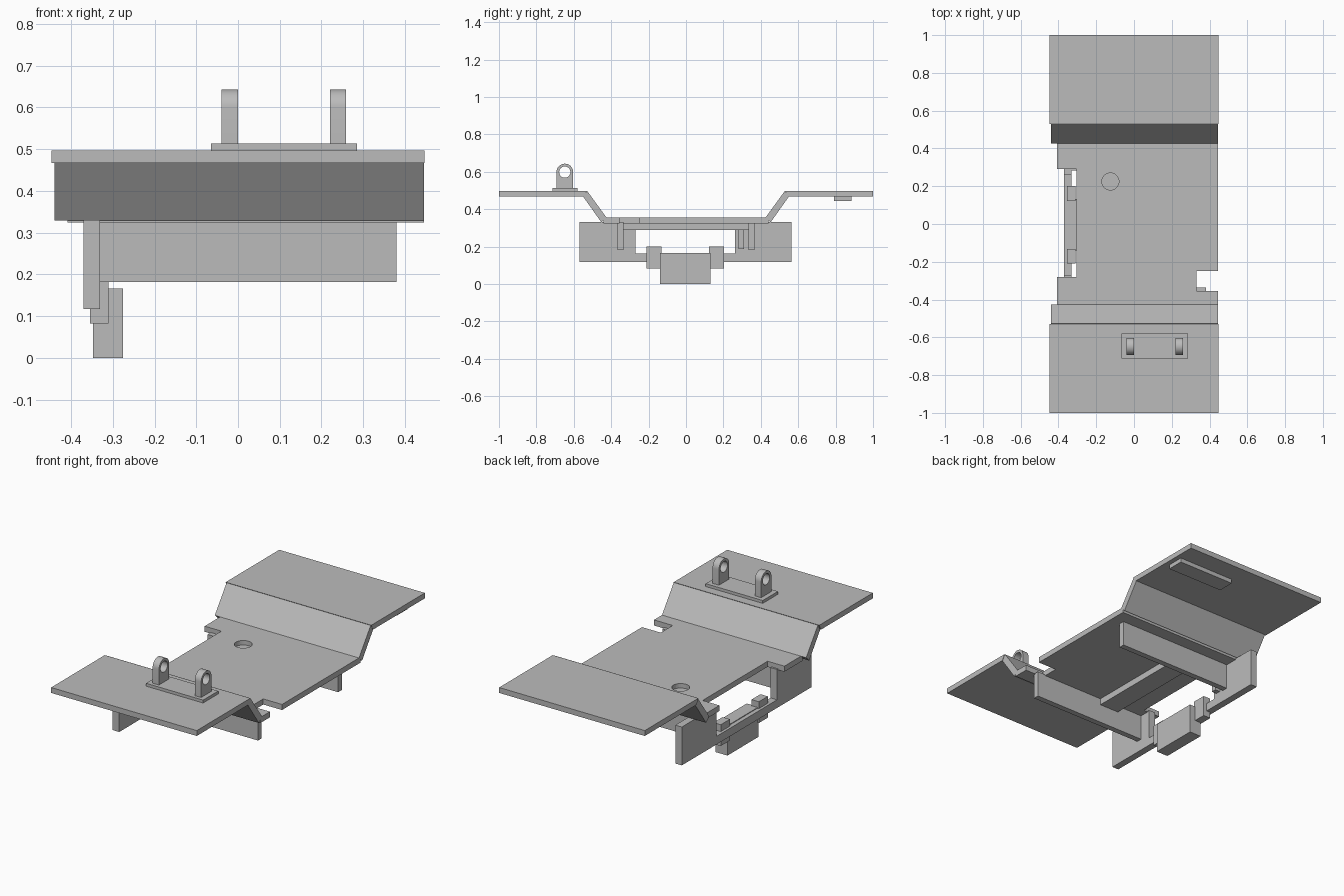
import bpy, bmesh, math

cube = bpy.data.objects.get("Cube")
if cube:
    bpy.data.objects.remove(cube, do_unlink=True)

grey = bpy.data.materials.new("plain grey")
grey.use_nodes = True
colour = (0.5, 0.5, 0.5, 1)
grey.diffuse_color = colour
grey.node_tree.nodes["Principled BSDF"].inputs["Base Color"].default_value = colour


def prism(name, points, axis, lo, hi):
    """Extrude a flat outline along x (outline in y, z) or z (outline in x, y)."""
    bm = bmesh.new()
    place = (lambda a, b: (lo, a, b)) if axis == "x" else (lambda a, b: (a, b, lo))
    face = bm.faces.new([bm.verts.new(place(a, b)) for a, b in points])
    moved = bmesh.ops.extrude_face_region(bm, geom=[face])["geom"]
    step = (hi - lo, 0, 0) if axis == "x" else (0, 0, hi - lo)
    bmesh.ops.translate(bm, vec=step, verts=[v for v in moved if isinstance(v, bmesh.types.BMVert)])
    bmesh.ops.recalc_face_normals(bm, faces=bm.faces)
    mesh = bpy.data.meshes.new(name)
    bm.to_mesh(mesh)
    bm.free()
    mesh.materials.append(grey)
    obj = bpy.data.objects.new(name, mesh)
    bpy.context.collection.objects.link(obj)
    return obj


def box(name, x, y, z):
    return prism(name, [(x[0], y[0]), (x[1], y[0]), (x[1], y[1]), (x[0], y[1])], "z", *z)


def arc(cx, cy, r, sweep, n):
    return [(cx + r * math.cos(sweep * i / n), cy + r * math.sin(sweep * i / n)) for i in range(n + 1)]


def drill(obj, cx, cy, r, axis, lo, hi):
    cutter = prism(obj.name + "_cutter", arc(cx, cy, r, math.tau, 32)[:-1], axis, lo, hi)
    cutter.hide_render = True
    cutter.hide_set(True)
    cutter.display_type = "WIRE"
    mod = obj.modifiers.new("hole", "BOOLEAN")
    mod.object = cutter
    mod.solver = "EXACT"


def smooth(obj):
    bpy.ops.object.select_all(action="DESELECT")
    obj.select_set(True)
    bpy.context.view_layer.objects.active = obj
    bpy.ops.object.shade_smooth_by_angle(angle=math.radians(30))


# Sunken floor with a side slot, a corner notch and a round hole
L, R = -0.408, 0.445
floor = prism("floor_plate", [
    (L, -0.44), (R, -0.44), (R, -0.355), (0.33, -0.355), (0.33, -0.25), (R, -0.25),
    (R, 0.44), (L, 0.44), (L, 0.29), (-0.305, 0.29), (-0.305, -0.28), (L, -0.28)],
    "z", 0.324, 0.355)
drill(floor, -0.125, 0.225, 0.045, "z", 0.25, 0.45)

# Raised end plates and the sloping panels down to the floor
for side, s in (("front", -1), ("back", 1)):
    prism(side + "_plate", [(s, 0.467), (s * 0.545, 0.467), (s * 0.53, 0.497), (s, 0.497)],
          "x", -0.447, 0.447)
    prism(side + "_slope", [(s * 0.55, 0.467), (s * 0.452, 0.329), (s * 0.425, 0.355),
                            (s * 0.528, 0.4965)], "x", -0.44, 0.445)
    # Cross ribs under the floor
    box(side + "_cross_rib", (-0.34, 0.38), sorted((s * 0.335, s * 0.367)), (0.182, 0.33))

# Side wall with an open cut-out
prism("side_wall", [(-0.57, 0.117), (0.565, 0.117), (0.565, 0.33), (0.262, 0.33), (0.262, 0.162),
                    (-0.27, 0.162), (-0.27, 0.33), (-0.57, 0.33)], "x", -0.37, -0.33)

# Lengthwise rail and small post beneath the floor
box("floor_rail", (-0.17, -0.05), (-0.34, 0.34), (0.288, 0.33))
box("inner_post", (-0.335, -0.3), (0.282, 0.31), (0.187, 0.33))

# Foot block and its two clips
box("foot_block", (-0.347, -0.275), (-0.14, 0.132), (0, 0.166))
for name, y in (("front_clip", (-0.21, -0.132)), ("back_clip", (0.122, 0.202))):
    box(name, (-0.355, -0.31), y, (0.082, 0.2))

# Pad under the back plate
box("back_pad", (0.07, 0.42), (0.79, 0.885), (0.443, 0.47))

# Bracket with two rounded lugs
box("bracket_base", (-0.065, 0.285), (-0.713, -0.58), (0.49, 0.513))
for name, x in (("right_lug", -0.039), ("left_lug", 0.22)):
    outline = arc(-0.648, 0.598, 0.045, math.pi, 16) + [(-0.693, 0.505), (-0.603, 0.505)]
    lug = prism(name, outline, "x", x, x + 0.039)
    drill(lug, -0.648, 0.598, 0.03, "x", x - 0.05, x + 0.09)
    smooth(lug)
